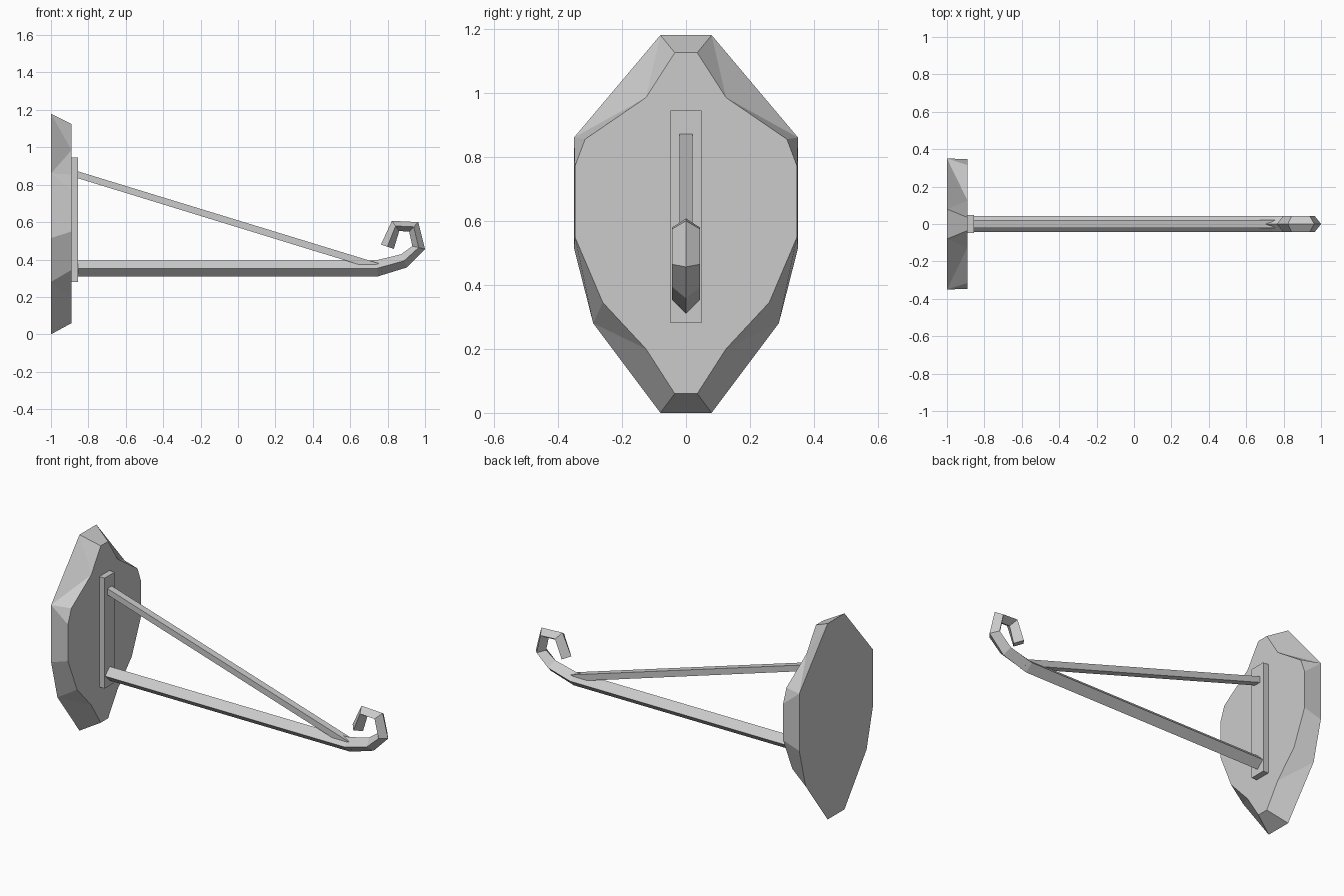
import bpy
import bmesh

cube = bpy.data.objects.get("Cube")
if cube:
    bpy.data.objects.remove(cube)

# Single painted metal colour
grey = bpy.data.materials.new("grey_metal")
grey.use_nodes = True
colour = (0.6, 0.6, 0.6, 1)
grey.diffuse_color = colour
grey.node_tree.nodes["Principled BSDF"].inputs["Base Color"].default_value = colour


def make_object(name, bm):
    bmesh.ops.recalc_face_normals(bm, faces=bm.faces)
    mesh = bpy.data.meshes.new(name)
    bm.to_mesh(mesh)
    bm.free()
    mesh.materials.append(grey)
    obj = bpy.data.objects.new(name, mesh)
    bpy.context.collection.objects.link(obj)
    return obj


def loft(name, sections):
    """Skin a list of equal-length cross-sections and cap both ends."""
    bm = bmesh.new()
    rings = [[bm.verts.new(p) for p in s] for s in sections]
    for a, b in zip(rings, rings[1:]):
        for i in range(len(a)):
            j = (i + 1) % len(a)
            bm.faces.new((a[i], a[j], b[j], b[i]))
    bm.faces.new(rings[0])
    bm.faces.new(rings[-1])
    return make_object(name, bm)


def rect(x, half_y, low, high):
    return [(x, -half_y, low), (x, half_y, low), (x, half_y, high), (x, -half_y, high)]


def wall_plate():
    """Chipped stone-like plate: half outlines (y, z), mirrored and bridged."""
    back = [(.08, 0), (.29, .28), (.35, .515), (.35, .86), (.08, 1.18)]
    front = [(.035, .06), (.125, .2), (.26, .345), (.347, .55),
             (.347, .77), (.315, .855), (.125, .985), (.035, 1.125)]
    # Which back corner meets which front corner, going up one side
    links = [(0, 0), (1, 1), (1, 2), (2, 3), (3, 4), (3, 5), (3, 6), (4, 6), (4, 7)]
    bm = bmesh.new()

    def side(points, x, sign):
        return [bm.verts.new((x, sign * y, z)) for y, z in points]

    b_left, b_right = side(back, -1, 1), side(back, -1, -1)
    f_left, f_right = side(front, -.89, 1), side(front, -.89, -1)
    for b, f in ((b_left, f_left), (b_right, f_right)):
        for (i, j), (k, m) in zip(links, links[1:]):
            corners = dict.fromkeys((b[i], f[j], f[m], b[k]))
            bm.faces.new(list(corners))
    for end in (0, -1):
        bm.faces.new((b_left[end], f_left[end], f_right[end], b_right[end]))
    bm.faces.new(b_left + b_right[::-1])
    bm.faces.new(f_left + f_right[::-1])
    return make_object("wall_plate", bm)


wall_plate()

# Slim mounting strip on the plate
loft("mounting_strip", [rect(-.892, .048, .28, .945), rect(-.855, .048, .28, .945)])

# Diagonal brace, its lower end buried in the arm
loft("diagonal_brace", [rect(-.857, .021, .835, .872), rect(.77, .021, .335, .374)])

# Diamond-section arm curling into a hook: outer and inner ridge (x, z) pairs
ridges = [((-.857, .31), (-.857, .395)), ((.748, .31), (.735, .395)),
          ((.904, .358), (.872, .428)), ((1, .456), (.932, .472)),
          ((.964, .6), (.915, .55)), ((.823, .607), (.862, .552)),
          ((.764, .48), (.833, .457))]
loft("hooked_arm", [
    [(ox, 0, oz), ((ox + ix) / 2, .043, (oz + iz) / 2),
     (ix, 0, iz), ((ox + ix) / 2, -.043, (oz + iz) / 2)]
    for (ox, oz), (ix, iz) in ridges])
